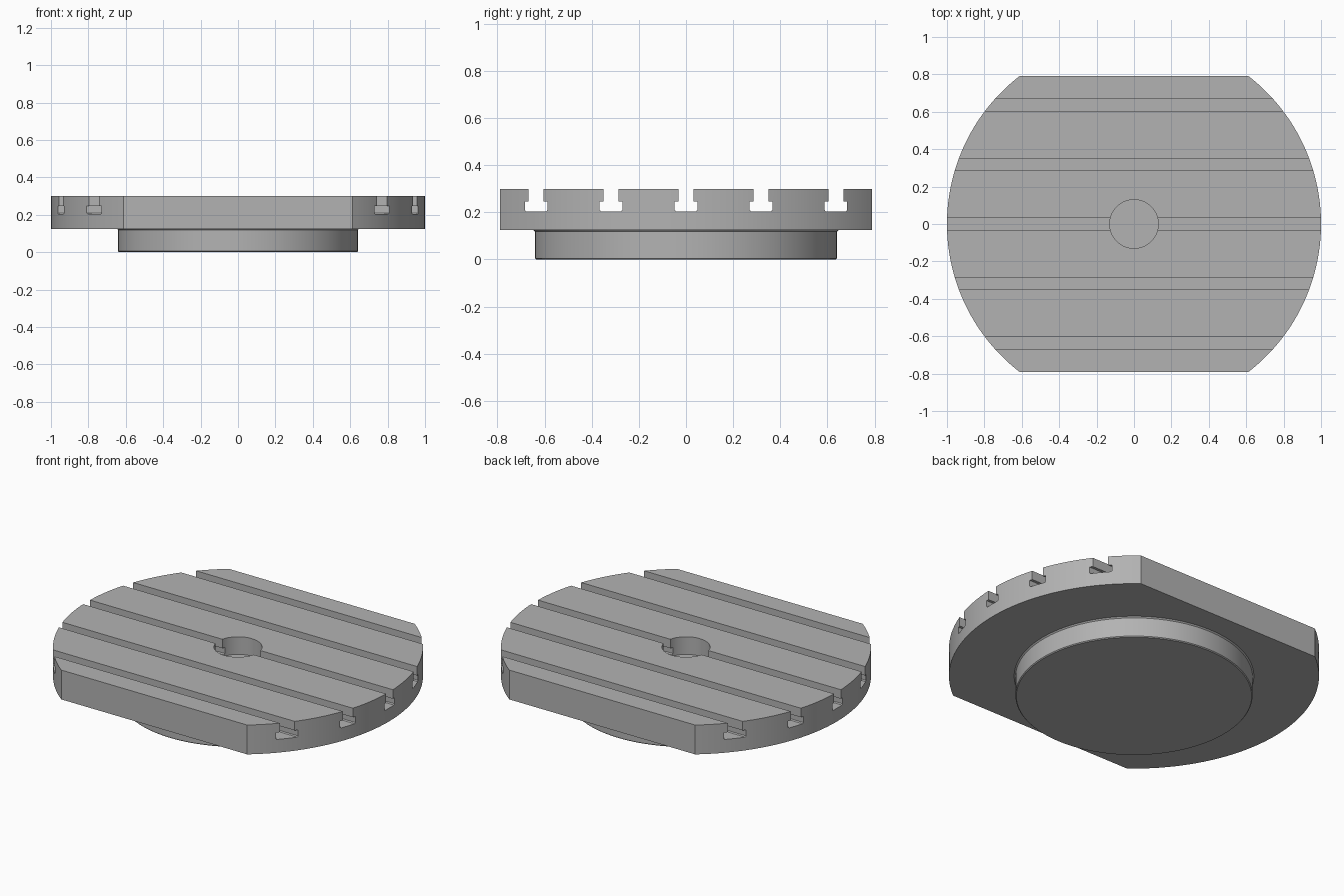
import bpy, bmesh, math
from mathutils import Vector

old = bpy.data.objects.get("Cube")
if old:
    bpy.data.objects.remove(old, do_unlink=True)

steel = bpy.data.materials.new("steel_grey")
steel.use_nodes = True
GREY = (0.45, 0.45, 0.45, 1)
steel.diffuse_color = GREY
steel.node_tree.nodes["Principled BSDF"].inputs["Base Color"].default_value = GREY

TOP, UNDER, FLAT = 0.30, 0.125, 0.79


def add_object(name, bm):
    bmesh.ops.recalc_face_normals(bm, faces=bm.faces)
    mesh = bpy.data.meshes.new(name)
    bm.to_mesh(mesh)
    bm.free()
    mesh.materials.append(steel)
    obj = bpy.data.objects.new(name, mesh)
    bpy.context.collection.objects.link(obj)
    return obj


def prism(name, outline, direction):
    """Extrude a closed outline along a direction."""
    bm = bmesh.new()
    face = bm.faces.new([bm.verts.new(p) for p in outline])
    ext = bmesh.ops.extrude_face_region(bm, geom=[face])
    moved = [v for v in ext["geom"] if isinstance(v, bmesh.types.BMVert)]
    bmesh.ops.translate(bm, verts=moved, vec=Vector(direction))
    return add_object(name, bm)


def arc(radius, start, end, steps, z):
    angles = [start + (end - start) * i / steps for i in range(steps + 1)]
    return [(radius * math.cos(a), radius * math.sin(a), z) for a in angles]


def cut(target, cutter):
    cutter.hide_render = True
    mod = target.modifiers.new("cut", "BOOLEAN")
    mod.operation = "DIFFERENCE"
    mod.solver = "EXACT"
    mod.object = cutter
    bpy.context.view_layer.objects.active = target
    bpy.ops.object.modifier_apply(modifier=mod.name)
    bpy.data.objects.remove(cutter, do_unlink=True)


def smooth(obj):
    bpy.ops.object.select_all(action="DESELECT")
    obj.select_set(True)
    bpy.context.view_layer.objects.active = obj
    bpy.ops.object.shade_smooth_by_angle(angle=math.radians(25))


# Round table plate with flats at front and back
corner = math.asin(FLAT)
outline = arc(1, -corner, corner, 64, UNDER)
outline += arc(1, math.pi - corner, math.pi + corner, 64, UNDER)
table = prism("table_plate", outline, (0, 0, TOP - UNDER))

# Five T-slots: narrow neck over a wider head with clipped lower corners
half = [(0.032, 0.34), (0.032, 0.246), (0.048, 0.246), (0.048, 0.21), (0.043, 0.204)]
profile = half + [(-y, z) for y, z in reversed(half)]
for i in range(-2, 3):
    points = [(-1.2, y + i * 0.318, z) for y, z in profile]
    cut(table, prism("slot_cutter", points, (2.4, 0, 0)))

# Blind centre bore
bore = arc(0.13, 0, math.tau, 64, 0.195)[:-1]
cut(table, prism("bore_cutter", bore, (0, 0, 0.2)))
smooth(table)

# Round pedestal: chamfered foot and a slight flare under the plate
bm = bmesh.new()
section = [(0, 0), (0.636, 0), (0.641, 0.005), (0.641, 0.118),
           (0.648, UNDER), (0, UNDER)]
verts = [bm.verts.new((r, 0, z)) for r, z in section]
edges = [bm.edges.new(pair) for pair in zip(verts, verts[1:])]
bmesh.ops.spin(bm, geom=verts + edges, axis=(0, 0, 1), cent=(0, 0, 0),
               angle=math.tau, steps=128)
bmesh.ops.remove_doubles(bm, verts=bm.verts, dist=0.0001)
smooth(add_object("pedestal", bm))
